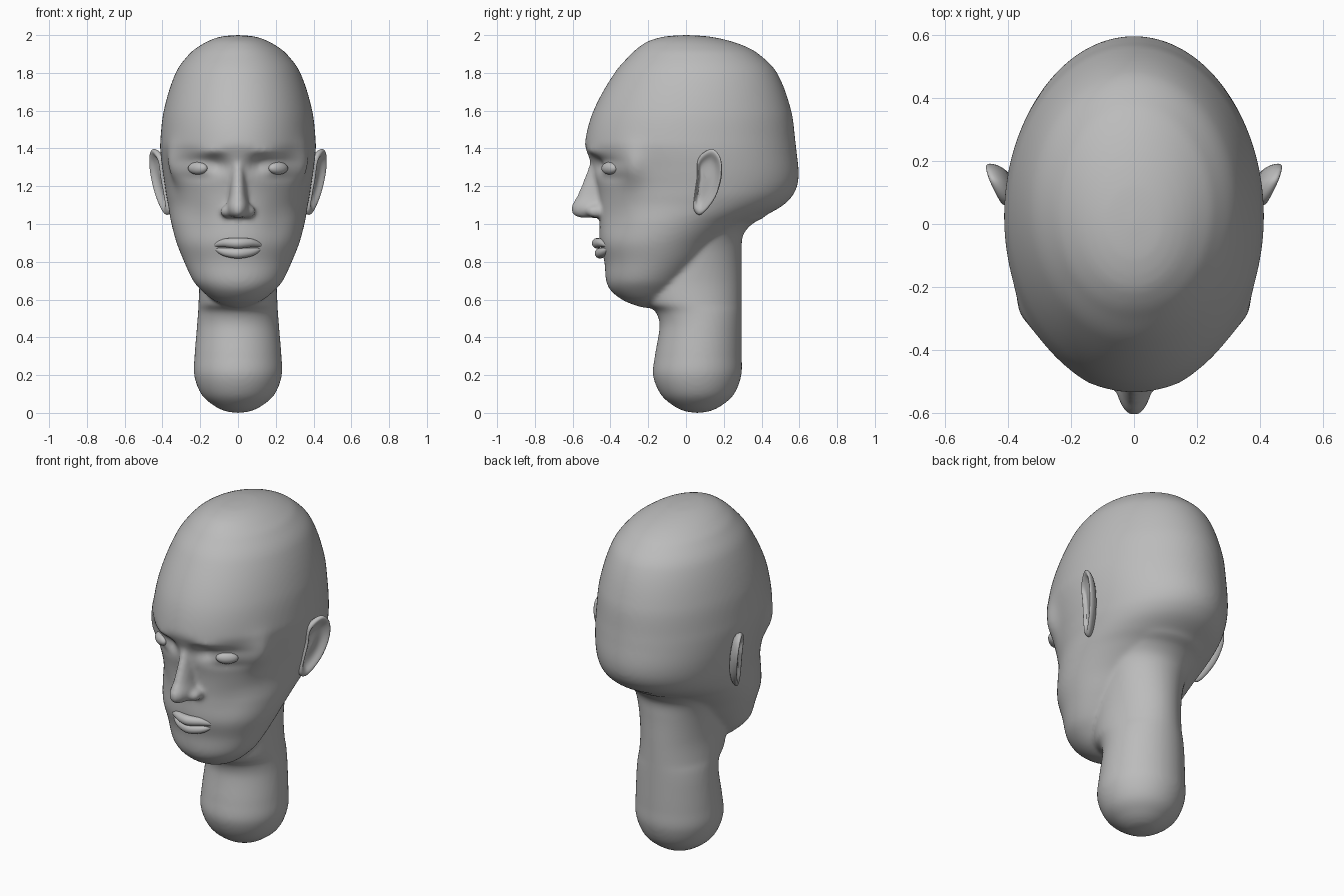
import bpy, bmesh, math
from mathutils import Vector

cube = bpy.data.objects.get("Cube")
if cube:
    bpy.data.objects.remove(cube)

clay = bpy.data.materials.new("clay_grey")
clay.use_nodes = True
GREY = (0.5, 0.5, 0.5, 1)
clay.diffuse_color = GREY
clay.node_tree.nodes["Principled BSDF"].inputs["Base Color"].default_value = GREY


def add_object(name, bm):
    bmesh.ops.recalc_face_normals(bm, faces=bm.faces)
    for f in bm.faces:
        f.smooth = True
    mesh = bpy.data.meshes.new(name)
    bm.to_mesh(mesh)
    bm.free()
    mesh.materials.append(clay)
    obj = bpy.data.objects.new(name, mesh)
    bpy.context.collection.objects.link(obj)
    return obj


def hermite(points, steps, closed=False):
    """Smooth path through points, open or closed."""
    pts = [Vector(p) for p in points]
    n, out = len(pts), []
    get = lambda i: pts[i % n] if closed else pts[max(0, min(n - 1, i))]
    for i in range(n if closed else n - 1):
        a, b, c, d = (get(i + k) for k in (-1, 0, 1, 2))
        span = (c - b).length
        m0 = (c - a) * span / max(1e-6, (b - a).length + span)
        m1 = (d - b) * span / max(1e-6, (d - c).length + span)
        for s in range(steps):
            t = s / steps
            out.append(b * (2*t**3 - 3*t*t + 1) + m0 * (t**3 - 2*t*t + t)
                       + c * (3*t*t - 2*t**3) + m1 * (t**3 - t*t))
    if not closed:
        out.append(pts[-1])
    return out


def skin(bm, rings):
    """Bridge equal rings of points and cap both ends."""
    rows = [[bm.verts.new(p) for p in ring] for ring in rings]
    n = len(rows[0])
    for lo, hi in zip(rows, rows[1:]):
        for j in range(n):
            bm.faces.new((lo[j], lo[(j + 1) % n], hi[(j + 1) % n], hi[j]))
    bm.faces.new(rows[0][::-1])
    bm.faces.new(rows[-1])


def slices(bm, stations, seg=96, steps=8, shape=None):
    """Stack of oval slices from (height, half width, front, back)."""
    rings = []
    for z, w, front, back in hermite(stations, steps):
        ring = []
        for j in range(seg):
            a = math.tau * j / seg
            p = Vector((w * math.cos(a), (front + back) / 2 + (back - front) / 2 * math.sin(a), z))
            ring.append(shape(p) if shape else p)
        rings.append(ring)
    skin(bm, rings)


def ball(bm, centre, size):
    made = bmesh.ops.create_uvsphere(bm, u_segments=24, v_segments=16, radius=1)["verts"]
    for v in made:
        v.co = Vector(centre) + Vector(a * b for a, b in zip(v.co, size))


def sculpt_face(p):
    """Push in the eye sockets, raise the brows and cheekbones."""
    q = p.copy()

    def bump(x, z, sx, sz):
        return math.exp(-((abs(p.x) - x) / sx)**2 - ((p.z - z) / sz)**2)

    if p.y < -0.2:
        q.y += 0.04 * bump(0.11, 1.315, 0.055, 0.045)
        q.y += 0.015 * bump(0.2, 1.335, 0.08, 0.022)
        q.y -= 0.016 * bump(0.14, 1.385, 0.07, 0.022)
        q.y += 0.01 * bump(0.2, 1.245, 0.08, 0.02)
        q.y += 0.012 * bump(0.22, 1.02, 0.08, 0.1)
    side = 0.04 * math.exp(-((p.y + 0.29) / 0.07)**2 - ((p.z - 1.3) / 0.1)**2)
    q.x += math.copysign(side, p.x) * min(1, abs(p.x) / 0.3)
    return q


# Skull, face, neck and nose, fused into one smooth skin
bm = bmesh.new()
slices(bm, [(2.0, .01, -.02, .02), (1.992, .09, -.115, .125), (1.97, .155, -.195, .23),
            (1.94, .208, -.245, .315), (1.9, .258, -.29, .385), (1.8, .33, -.378, .482),
            (1.6, .393, -.49, .557), (1.43, .412, -.535, .58), (1.37, .41, -.52, .587),
            (1.3, .402, -.497, .595), (1.25, .395, -.485, .596), (1.2, .387, -.472, .588),
            (1.15, .38, -.464, .564), (1.1, .37, -.46, .515), (1.05, .362, -.457, .43),
            (1.0, .352, -.457, .335), (.9, .325, -.457, .2), (.8, .285, -.432, .11),
            (.7, .238, -.423, .02), (.65, .195, -.4, -.02), (.6, .135, -.34, -.07),
            (.57, .07, -.27, -.14), (.555, .01, -.22, -.19)], shape=sculpt_face)
slices(bm, [(0, .01, .05, .07), (.01, .07, -.01, .13), (.04, .13, -.07, .19),
            (.1, .195, -.135, .255), (.2, .232, -.175, .293), (.3, .23, -.165, .295),
            (.45, .218, -.14, .295), (.5, .214, -.145, .295), (.54, .211, -.165, .295),
            (.58, .209, -.22, .295), (.7, .205, -.25, .295), (.85, .215, -.2, .295),
            (.94, .235, -.15, .302), (1.0, .25, -.1, .35), (1.05, .27, -.1, .425),
            (1.2, .28, -.1, .45)])
slices(bm, [(1.4, .03, -.51, -.38), (1.33, .036, -.508, -.36), (1.25, .04, -.535, -.36),
            (1.15, .048, -.576, -.36), (1.09, .06, -.608, -.36), (1.055, .054, -.602, -.36),
            (1.033, .03, -.57, -.4)], seg=32)
for s in (-1, 1):
    ball(bm, (s * .057, -.475, 1.066), (.037, .055, .034))
head = add_object("head_and_neck", bm)
remesh = head.modifiers.new("fuse", 'REMESH')
remesh.mode, remesh.voxel_size, remesh.use_smooth_shade = 'VOXEL', 0.012, True
relax = head.modifiers.new("relax", 'SMOOTH')
relax.factor, relax.iterations = 0.5, 8


# Lips, each a tapered rope from corner to corner
def lip(name, corner, middle, centre):
    curve = bpy.data.curves.new(name, 'CURVE')
    curve.dimensions = '3D'
    curve.bevel_depth, curve.bevel_resolution = .028, 6
    curve.use_fill_caps = True
    half = [corner, middle]
    points = half + [centre] + [(-x, y, z) for x, y, z in half[::-1]]
    path = hermite([(*p, r) for p, r in zip(points, (.15, .8, 1, .8, .15))], 8)
    line = curve.splines.new('POLY')
    line.points.add(len(path) - 1)
    line.use_smooth = True
    for point, p in zip(line.points, path):
        point.co, point.radius = (p[0], p[1], p[2], 1), p[3]
    curve.materials.append(clay)
    bpy.context.collection.objects.link(bpy.data.objects.new(name, curve))


lip("upper_lip", (.14, -.408, .882), (.07, -.45, .9), (0, -.47, .898))
lip("lower_lip", (.13, -.408, .874), (.07, -.437, .852), (0, -.455, .845))

# Ears, drawn as an outline whose rim rolls into a hollow
outline = [(.135, 1.4), (.18, 1.36), (.192, 1.27), (.165, 1.16), (.115, 1.08),
           (.07, 1.045), (.04, 1.075), (.045, 1.16), (.058, 1.25), (.065, 1.35)]
edge = hermite(outline, 5, closed=True)
middle = Vector((.11, 1.24))
rim = [(.6, -.05), (.9, -.03), (1, -.008), (.98, .008), (.9, .014), (.8, .008),
       (.68, -.008), (.5, -.014), (.25, -.012), (.04, -.01)]
for s, side in ((-1, "right"), (1, "left")):
    bm = bmesh.new()
    rings = []
    for scale, lift in rim:
        ring = []
        for e in edge:
            y, z = middle + (e - middle) * scale
            ring.append((s * (.39 + .43 * (y - .03) + .12 * (z - 1.3) + lift), y, z))
        rings.append(ring)
    skin(bm, rings)
    ear = add_object(side + "_ear", bm)
    ear.modifiers.new("soften", 'SUBSURF').levels = 1

    # Eyeball set into the socket
    bm = bmesh.new()
    ball(bm, (0, 0, 0), (.06, .03, .033))
    eye = add_object(side + "_eye", bm)
    eye.location = (s * .213, -.405, 1.295)
    eye.rotation_euler.z = s * math.radians(36)
